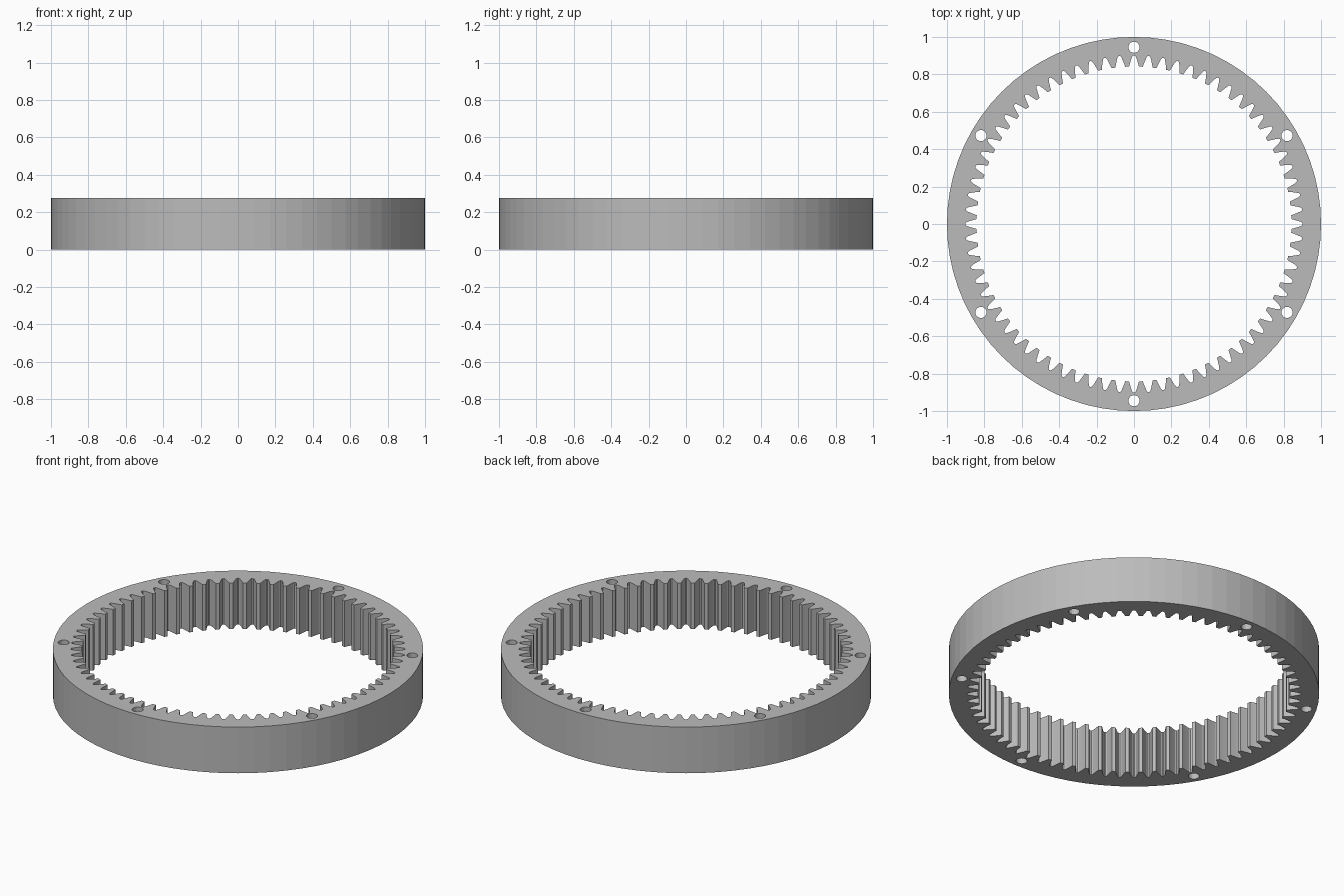
import bpy, bmesh, math
from mathutils import Vector

if "Cube" in bpy.data.objects:
    bpy.data.objects.remove(bpy.data.objects["Cube"])

TEETH = 72
HEIGHT = 0.275
HOLES = 6

# Single grey material
grey = bpy.data.materials.new("grey metal")
grey.use_nodes = True
colour = (0.5, 0.5, 0.5, 1)
grey.diffuse_color = colour
grey.node_tree.nodes["Principled BSDF"].inputs["Base Color"].default_value = colour


def polar(radius, angle):
    return Vector((radius * math.cos(angle), radius * math.sin(angle), 0))


def circle(radius, sides, centre=Vector((0, 0, 0))):
    return [centre + polar(radius, 2 * math.pi * i / sides) for i in range(sides)]


def tooth_outline():
    # Half of one gap: radius and half width, from the tooth tip to the root
    flank = [(0.842, 0.0265), (0.855, 0.023), (0.870, 0.0185),
             (0.885, 0.0135), (0.896, 0.0095), (0.902, 0.004)]
    gap = [(r, -w) for r, w in flank] + [(r, w) for r, w in reversed(flank)]
    return [polar(r, 2 * math.pi * i / TEETH + w / r)
            for i in range(TEETH) for r, w in gap]


bm = bmesh.new()


def add_loop(points):
    verts = [bm.verts.new(p) for p in points]
    return [bm.edges.new((a, b)) for a, b in zip(verts, verts[1:] + verts[:1])]


# Ring outline, toothed bore and bolt holes
edges = add_loop(circle(1.0, 72)) + add_loop(tooth_outline())
for i in range(HOLES):
    centre = polar(0.945, math.pi / 2 + i * 2 * math.pi / HOLES)
    edges += add_loop(circle(0.03, 20, centre))

# Fill the face between the loops and raise it to full height
bmesh.ops.triangle_fill(bm, edges=edges, use_beauty=True, normal=(0, 0, 1))
raised = bmesh.ops.extrude_face_region(bm, geom=bm.faces[:], use_keep_orig=True)
bmesh.ops.translate(bm, vec=(0, 0, HEIGHT),
                    verts=[v for v in raised["geom"] if isinstance(v, bmesh.types.BMVert)])
bmesh.ops.recalc_face_normals(bm, faces=bm.faces[:])

mesh = bpy.data.meshes.new("ring_gear")
bm.to_mesh(mesh)
bm.free()
mesh.materials.append(grey)
ring = bpy.data.objects.new("ring_gear", mesh)
bpy.context.collection.objects.link(ring)
